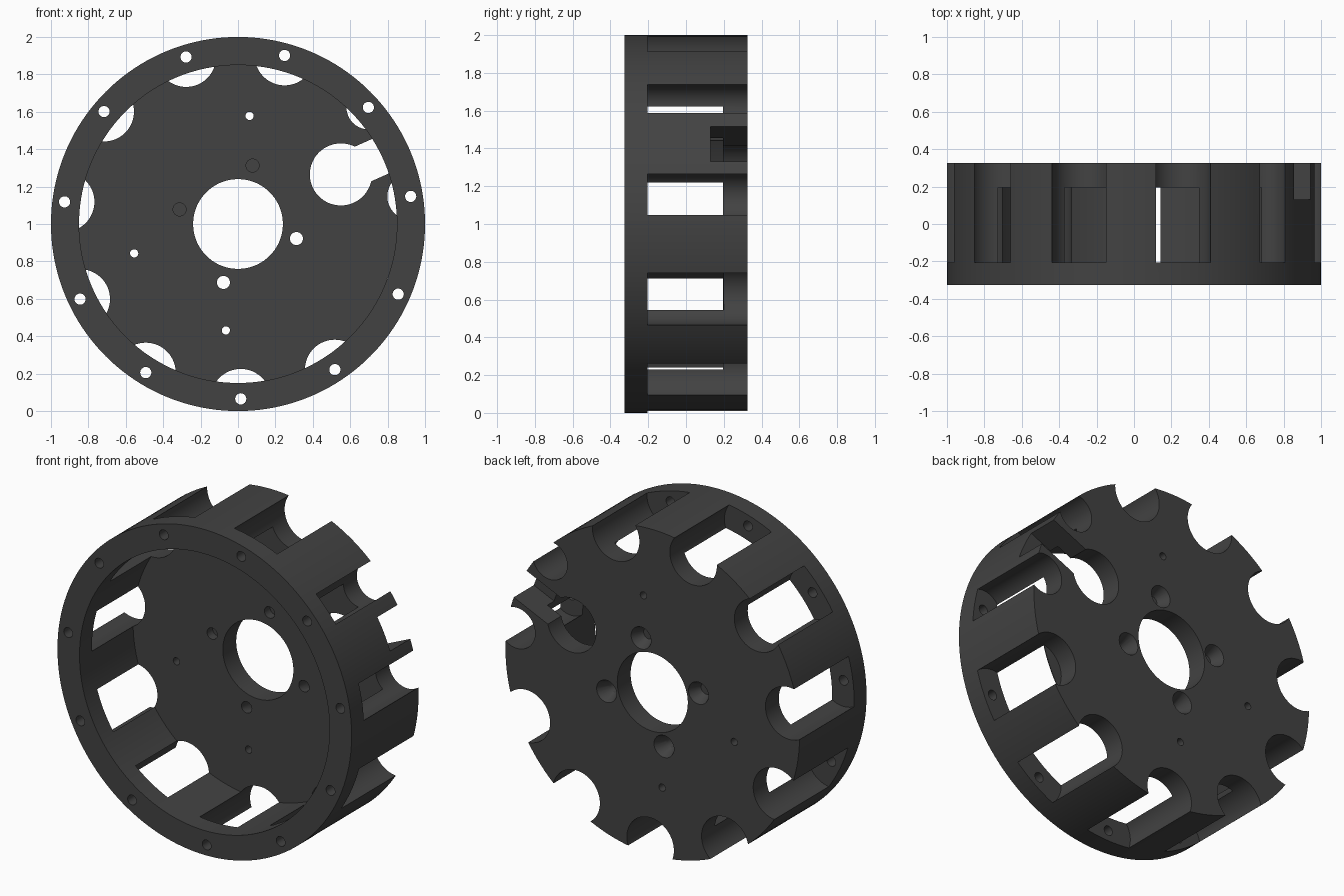
import bpy, bmesh, math
from mathutils import Matrix, Vector

if "Cube" in bpy.data.objects:
    bpy.data.objects.remove(bpy.data.objects["Cube"])

grey = bpy.data.materials.new("dark_grey")
grey.diffuse_color = (0.055, 0.055, 0.055, 1)
grey.use_nodes = True
grey.node_tree.nodes["Principled BSDF"].inputs["Base Color"].default_value = grey.diffuse_color

FRONT, BACK = -0.325, 0.325
FLOOR = 0.195          # inner face of the back plate
WINDOW = -0.205        # back face of the front ring
RING_R = 0.935         # radius of the hole circle
STEP = 2 * math.pi / 11


def new_object(name, bm):
    bmesh.ops.recalc_face_normals(bm, faces=bm.faces)
    mesh = bpy.data.meshes.new(name)
    bm.to_mesh(mesh)
    bm.free()
    mesh.materials.append(grey)
    ob = bpy.data.objects.new(name, mesh)
    bpy.context.collection.objects.link(ob)
    return ob


def cylinder(name, x, z, r, y0, y1, sides=48, r_back=None):
    """Cylinder or cone along y, from y0 (front) to y1 (back)."""
    bm = bmesh.new()
    bmesh.ops.create_cone(bm, cap_ends=True, segments=sides, radius1=r,
                          radius2=r if r_back is None else r_back, depth=y1 - y0)
    m = Matrix.Translation((x, (y0 + y1) / 2, z)) @ Matrix.Rotation(-math.pi / 2, 4, 'X')
    bmesh.ops.transform(bm, matrix=m, verts=bm.verts)
    return new_object(name, bm)


def cut(target, cutter):
    mod = target.modifiers.new("cut", 'BOOLEAN')
    mod.operation = 'DIFFERENCE'
    mod.solver = 'EXACT'
    mod.object = cutter
    bpy.context.view_layer.objects.active = target
    bpy.ops.object.modifier_apply(modifier=mod.name)
    bpy.data.objects.remove(cutter)


# Drum body with open front, solid back plate and centre bore
drum = cylinder("drum_housing", 0, 1, 1.0, FRONT, BACK, 160)
cut(drum, cylinder("cavity", 0, 1, 0.85, FRONT - 0.1, FLOOR, 160))
cut(drum, cylinder("bore", 0, 1, 0.24, 0, 0.5, 72))

# Scalloped windows and the rim holes in front of them
small = {4: 0.117, 3: 0.125}
for i in range(11):
    a = math.radians(-89.1) + i * STEP
    x, z = RING_R * math.cos(a), 1 + RING_R * math.sin(a)
    cut(drum, cylinder("scallop", x, z, small.get(i, 0.16), WINDOW, 0.5, 64))
    cut(drum, cylinder("rim_hole", x, z, 0.03, FRONT - 0.1, WINDOW + 0.05, 24))

# Large side opening with a slot running out through the wall
cut(drum, cylinder("side_opening", 0.55, 1.265, 0.166, 0, 0.5, 64))
bm = bmesh.new()
bmesh.ops.create_cube(bm, size=1)
slot = (Matrix.Translation((0.55, 0, 1.265)) @ Matrix.Rotation(math.radians(-24), 4, 'Y')
        @ Matrix.Translation((0.4, 0.33, 0.003)) @ Matrix.Diagonal((0.8, 0.4, 0.205, 1)))
bmesh.ops.transform(bm, matrix=slot, verts=bm.verts)
cut(drum, new_object("slot", bm))

# Countersunk bolt holes around the bore
for i in range(4):
    a = math.radians(-14 + 90 * i)
    x, z = 0.322 * math.cos(a), 1 + 0.322 * math.sin(a)
    cut(drum, cylinder("bolt_hole", x, z, 0.035, 0, 0.5, 32))
    cut(drum, cylinder("countersink", x, z, 0.035, 0.25, 0.33, 32, 0.07))

# Small pin holes
for x, z in ((0.062, 1.578), (-0.555, 0.843), (-0.065, 0.431)):
    cut(drum, cylinder("pin_hole", x, z, 0.022, 0, 0.5, 24))

# Thin web closing one scallop at the plate's inner face
a = math.radians(-89.1) + 2 * STEP
half = math.acos((0.85**2 + RING_R**2 - 0.16**2) / (2 * 0.85 * RING_R))
centre = Vector((RING_R, 0))
p0 = Vector((0.85 * math.cos(half), 0.85 * math.sin(half)))
b0 = math.atan2(p0.y, p0.x - RING_R)
outline = []
for k in range(13):
    t = half * (1 - k / 6)
    outline.append(Vector((0.85 * math.cos(t), 0.85 * math.sin(t))))
for k in range(1, 20):
    t = -b0 - (2 * math.pi - 2 * b0) * k / 20
    outline.append(centre + 0.16 * Vector((math.cos(t), math.sin(t))))
bm = bmesh.new()
face = bm.faces.new([bm.verts.new((p.x, FLOOR, p.y)) for p in outline])
ext = bmesh.ops.extrude_face_region(bm, geom=[face])
bmesh.ops.translate(bm, vec=(0, 0.005, 0),
                    verts=[v for v in ext["geom"] if isinstance(v, bmesh.types.BMVert)])
m = Matrix.Translation((0, 0, 1)) @ Matrix.Rotation(-a, 4, 'Y')
bmesh.ops.transform(bm, matrix=m, verts=bm.verts)
new_object("scallop_web", bm)

# Smooth round walls, sharp edges
bpy.ops.object.select_all(action='DESELECT')
drum.select_set(True)
bpy.context.view_layer.objects.active = drum
bpy.ops.object.shade_smooth_by_angle(angle=math.radians(25))
